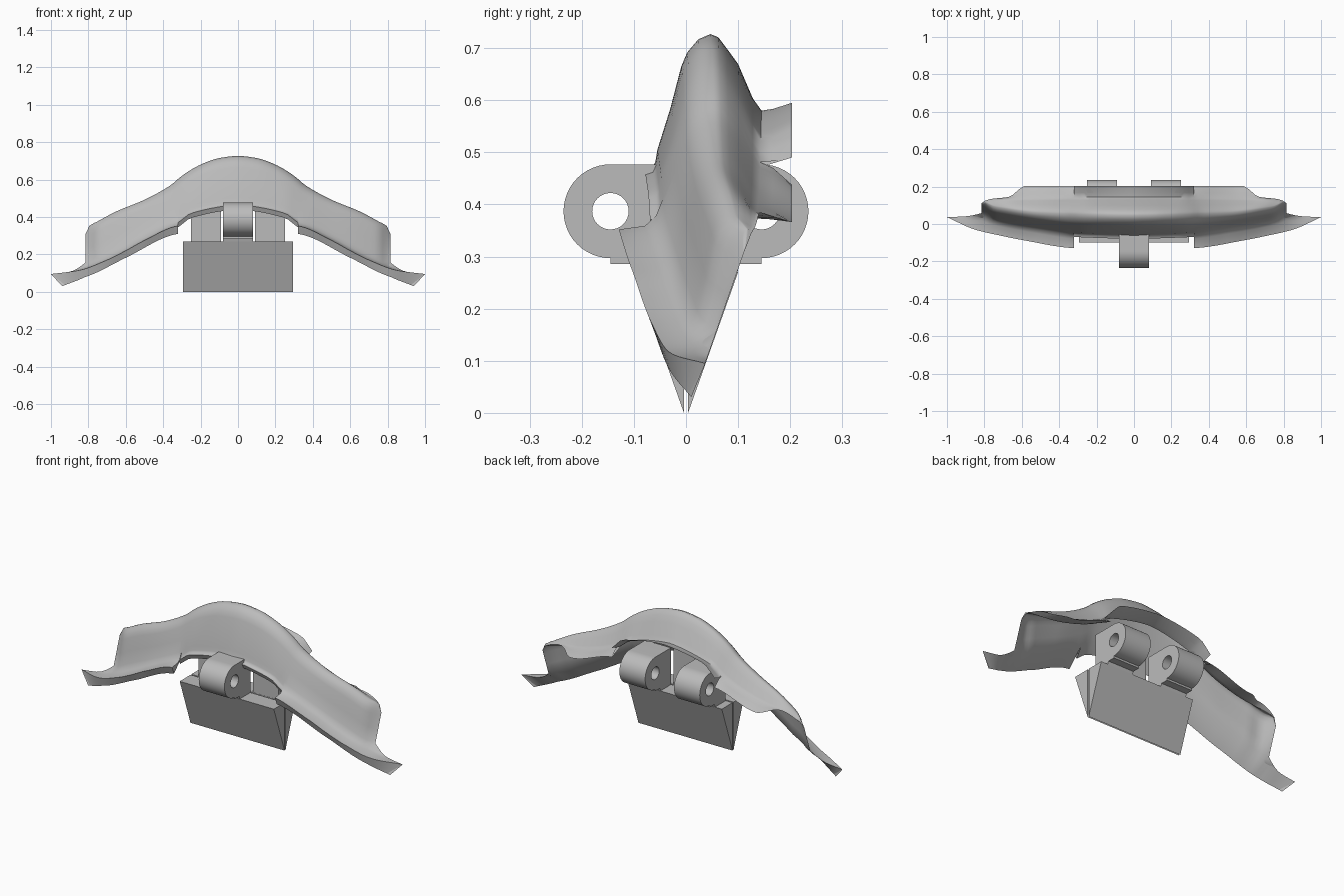
import bpy, bmesh, math

if "Cube" in bpy.data.objects:
    bpy.data.objects.remove(bpy.data.objects["Cube"])

GREY = (0.5, 0.5, 0.5, 1)
grey = bpy.data.materials.new("plain grey")
grey.use_nodes = True
grey.diffuse_color = GREY
grey.node_tree.nodes["Principled BSDF"].inputs["Base Color"].default_value = GREY


def make_object(name, bm, smooth_angle):
    mesh = bpy.data.meshes.new(name)
    bm.to_mesh(mesh)
    bm.free()
    mesh.materials.append(grey)
    obj = bpy.data.objects.new(name, mesh)
    bpy.context.collection.objects.link(obj)
    bpy.ops.object.select_all(action='DESELECT')
    obj.select_set(True)
    bpy.context.view_layer.objects.active = obj
    bpy.ops.object.shade_smooth_by_angle(angle=math.radians(smooth_angle))
    return obj


def extrude_profile(name, loops, x0, x1):
    """Extrude closed (y, z) loops along x; a second loop becomes a hole."""
    bm = bmesh.new()
    edges = []
    for loop in loops:
        verts = [bm.verts.new((x0, y, z)) for y, z in loop]
        edges += [bm.edges.new((v, verts[(i + 1) % len(verts)])) for i, v in enumerate(verts)]
    bmesh.ops.triangle_fill(bm, edges=edges, use_beauty=True)
    result = bmesh.ops.extrude_face_region(bm, geom=bm.faces[:], use_keep_orig=True)
    moved = [g for g in result["geom"] if isinstance(g, bmesh.types.BMVert)]
    bmesh.ops.translate(bm, verts=moved, vec=(x1 - x0, 0, 0))
    bmesh.ops.recalc_face_normals(bm, faces=bm.faces[:])
    return make_object(name, bm, 30)


def rail(keys, x):
    """Smooth interpolation through (x, value) keys without overshoot."""
    n = len(keys)
    if x <= keys[0][0]:
        return keys[0][1]
    if x >= keys[-1][0]:
        return keys[-1][1]
    k = next(i for i in range(n - 1) if x <= keys[i + 1][0])
    step = [(b[1] - a[1]) / (b[0] - a[0]) for a, b in zip(keys, keys[1:])]

    def tangent(i):
        if i == 0 or i == n - 1:
            return step[0] * 0.3 if i == 0 else step[-1]
        a, b = step[i - 1], step[i]
        return 2 * a * b / (a + b) if a * b > 0 else 0

    (xa, va), (xb, vb) = keys[k], keys[k + 1]
    h = xb - xa
    t = (x - xa) / h
    return ((1 + 2 * t) * (1 - t) ** 2 * va + t * (1 - t) ** 2 * h * tangent(k)
            + t * t * (3 - 2 * t) * vb + t * t * (t - 1) * h * tangent(k + 1))


# Rails that shape the shell, from the middle outwards
RIM_Y = [(.32, -.112), (.5, -.088), (.6, -.07), (.8, -.033), (1, .01)]
RIM_Z = [(.32, .31), (.6, .182), (.8, .085), (1, .03)]
FLARE_Y = [(.32, -.129), (.6, -.085), (.7, -.065), (.85, -.03), (1, .037)]
FLARE_Z = [(.32, .352), (.5, .275), (.6, .22), (.7, .17), (.85, .115), (1, .095)]
FOOT_Y = [(0, -.055), (.32, -.045), (.5, -.02), (.7, .015), (.78, .035), (.815, .058),
          (.85, .049), (.9, .041), (1, .037)]
FOOT_Z = [(0, .505), (.25, .46), (.32, .41), (.5, .315), (.7, .215), (.78, .17),
          (.815, .157), (.85, .13), (.9, .107), (1, .095)]
RIDGE_Y = [(0, .047), (.5, .06), (.7, .085), (.78, .1), (.815, .113)]
RIDGE_Z = [(0, .727), (.1, .715), (.2, .68), (.3, .62), (.36, .57), (.5, .492),
           (.65, .43), (.75, .377), (.8, .348), (.815, .31)]
HEEL_Y = [(0, .145), (.3, .143), (.6, .136), (.78, .128), (.815, .114)]
HEEL_Z = [(0, .58), (.25, .53), (.33, .475), (.45, .425), (.6, .39), (.7, .38),
          (.8, .342), (.815, .309)]
BACK_Y = [(0, .203), (.58, .203), (.67, .145), (.78, .132), (.815, .115)]
BACK_Z = [(.32, .438), (.58, .366), (.68, .385), (.8, .34), (.815, .308)]
ARCH_BACK_Z = [(0, .595), (.25, .555), (.32, .49)]

ARCH, SIDE, TIP_CUT = 0.32, 0.815, 0.94
FOOT, RIDGE = 4, 9


def blend(a, b, fy, fz):
    return (a[0] + (b[0] - a[0]) * fy, a[1] + (b[1] - a[1]) * fz)


def section(x, flared):
    """Outer points from the rim over the ridge to the back edge."""
    foot = (rail(FOOT_Y, x), rail(FOOT_Z, x))
    if flared:
        rim = (rail(RIM_Y, x), rail(RIM_Z, x))
        flare = (rail(FLARE_Y, x), rail(FLARE_Z, x))
    else:
        rim = (foot[0] - .012, foot[1] - .065)
        flare = (foot[0] - .024, foot[1] - .04)
    ridge = (rail(RIDGE_Y, x), rail(RIDGE_Z, x))
    heel = (rail(HEEL_Y, x), rail(HEEL_Z, x))
    back = (rail(BACK_Y, x), rail(BACK_Z if flared else ARCH_BACK_Z, x))
    sheet = ([foot]
             + [blend(foot, ridge, *f) for f in ((.24, .35), (.45, .72), (.56, .84), (.77, .955))]
             + [ridge]
             + [blend(ridge, heel, *f) for f in ((.15, .04), (.31, .18), (.54, .39), (.83, .84))]
             + [heel, blend(heel, back, .4, .25), back])
    # The side edges lie in one slanted plane
    pull = max(0, min(1, (x - .74) / (SIDE - .74))) ** 2
    sheet = [(y + (.0035 + .35 * z - y) * pull, z) for y, z in sheet]
    return [rim, flare, blend(flare, foot, .6, .12), blend(flare, foot, .85, .45)] + sheet


def make_shell():
    inner = [(ARCH * i / 12, False) for i in range(13)]
    middle = [(ARCH + (SIDE - ARCH) * i / 24, True) for i in range(25)]
    outer = [(SIDE + (1 - SIDE) * i / 8, True) for i in range(1, 9)]
    stations = inner + middle + outer
    bm = bmesh.new()
    rows, linings = [], []
    for x, flared in stations:
        points = section(x, flared)
        # The end of the lip is cut off diagonally
        cut = max(0, x - SIDE) / (1 - SIDE) * (1 - TIP_CUT)
        rows.append([bm.verts.new((x - cut if j == 0 else x, y, z))
                     for j, (y, z) in enumerate(points)])
        # The lining sits just inside and thins out towards the sides
        thick = .022 * max(0, min(1, (SIDE - x) / .12))
        lining = [rows[-1][0]]
        last = len(points) - 1
        for j in range(FOOT, last):
            y, z = points[j]
            slant = max(-1, min(1, (points[RIDGE][0] - y) / .06))
            lining.append(bm.verts.new((x, y + thick * slant, z - thick * (1 - .5 * abs(slant)))))
        linings.append(lining + [rows[-1][last]])
    for i in range(len(rows) - 1):
        # The lips at front and back step down beside the arch
        if i == len(inner) - 1:
            continue
        lip_only = stations[i + 1][0] > SIDE + 1e-6
        a, b = rows[i], rows[i + 1]
        for j in range(FOOT if lip_only else len(a) - 1):
            bm.faces.new((a[j], b[j], b[j + 1], a[j + 1]))
        a, b = linings[i], linings[i + 1]
        for j in range(1 if lip_only else len(a) - 1):
            bm.faces.new((a[j], a[j + 1], b[j + 1], b[j]))
    # Flat end of the lip beside the arch
    bm.faces.new(rows[len(inner)][:FOOT + 1] + [linings[len(inner)][1]])
    bmesh.ops.delete(bm, geom=[v for v in bm.verts if not v.link_faces], context='VERTS')
    bmesh.ops.remove_doubles(bm, verts=bm.verts[:], dist=1e-4)
    shell = make_object("curved_shell", bm, 55)
    mirror = shell.modifiers.new("mirror", 'MIRROR')
    mirror.use_clip = True


make_shell()

# Wedge block in two halves with a thin slit between them
for name, s in (("front_wedge", -1), ("back_wedge", 1)):
    extrude_profile(name, [[(s * .004, 0), (s * .1, .27), (s * .004, .27)]], -.293, .293)


# Hinge knuckles: rounded outside, square leaf towards the middle, pin hole
def knuckle(name, s, x0, x1):
    cy, cz, radius, hole = 0.145, 0.387, 0.09, 0.035
    arc = [math.pi * (i / 24 - 0.5) for i in range(25)]
    outline = [(s * (cy + radius * math.cos(a)), cz + radius * math.sin(a)) for a in arc]
    outline += [(s * .005, cz + radius), (s * .005, .268), (s * .098, .268),
                (s * .103, .286), (s * cy, .286)]
    ring = [math.tau * i / 32 for i in range(32)]
    pin = [(s * (cy + hole * math.cos(a)), cz + hole * math.sin(a)) for a in ring]
    extrude_profile(name, [outline, pin], x0, x1)


knuckle("front_knuckle", -1, -.08, .08)
knuckle("back_knuckle_left", 1, .09, .25)
knuckle("back_knuckle_right", 1, -.25, -.09)
